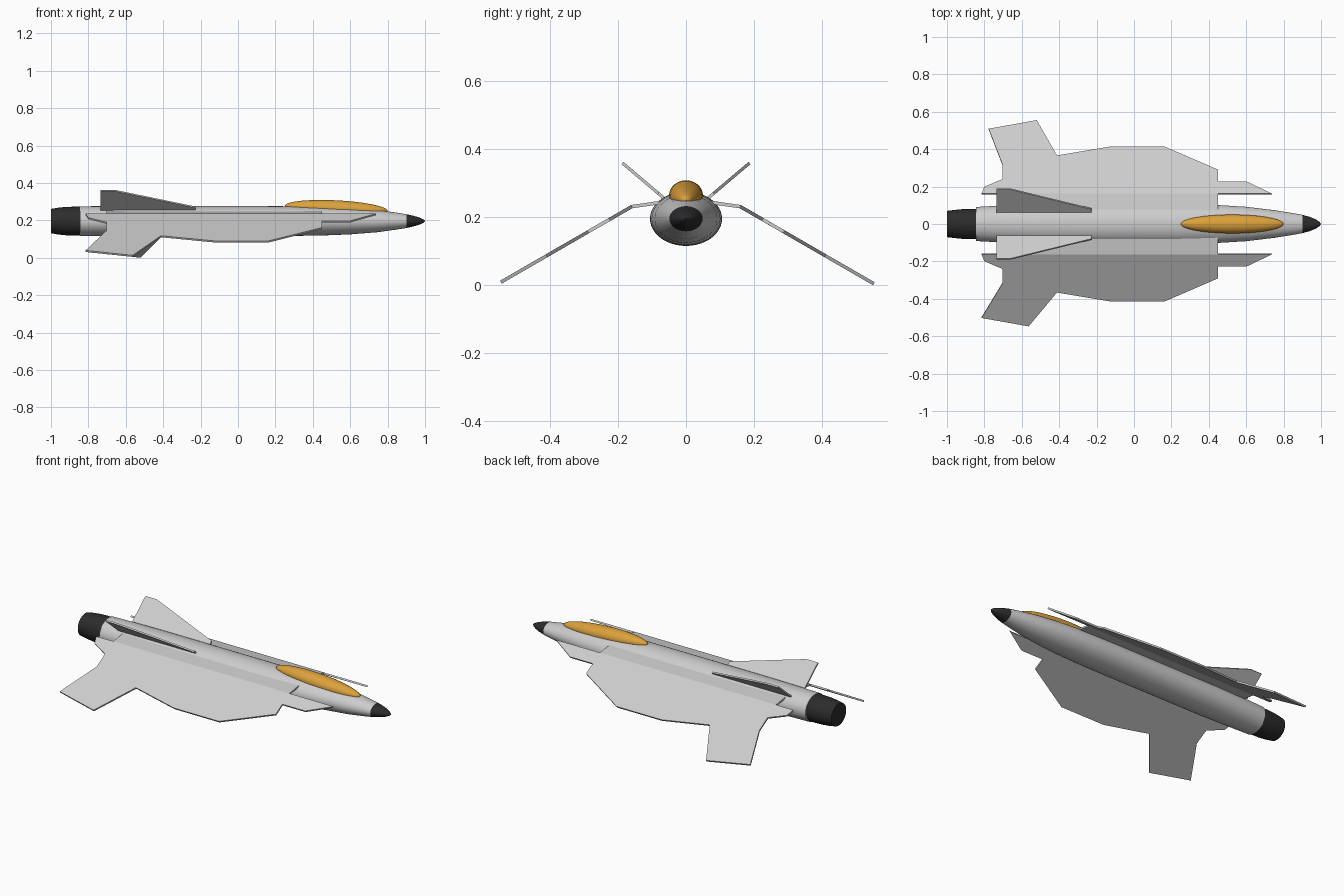
import bpy, bmesh, math
from mathutils import Matrix

if "Cube" in bpy.data.objects:
    bpy.data.objects.remove(bpy.data.objects["Cube"])


def material(name, rgb):
    m = bpy.data.materials.new(name)
    m.diffuse_color = (*rgb, 1)
    m.use_nodes = True
    m.node_tree.nodes["Principled BSDF"].inputs["Base Color"].default_value = m.diffuse_color
    return m


GREY = material("light_grey", (0.61, 0.61, 0.61))
BLACK = material("dark_grey", (0.025, 0.025, 0.025))
AMBER = material("amber", (0.72, 0.36, 0.045))
ZC = 0.196  # height of the fuselage axis


def finish(name, bm, mat, smooth=False):
    bmesh.ops.recalc_face_normals(bm, faces=bm.faces)
    me = bpy.data.meshes.new(name)
    bm.to_mesh(me)
    bm.free()
    me.materials.append(mat)
    ob = bpy.data.objects.new(name, me)
    bpy.context.collection.objects.link(ob)
    if smooth:
        bpy.ops.object.select_all(action='DESELECT')
        ob.select_set(True)
        bpy.context.view_layer.objects.active = ob
        bpy.ops.object.shade_smooth_by_angle(angle=math.radians(35))
    return ob


def loft(name, stations, mat, n=48):
    """Elliptical rings (x, half width, half height) along the axis."""
    bm = bmesh.new()
    rings = []
    for x, ry, rz in stations:
        rings.append([bm.verts.new((x, ry * math.cos(2 * math.pi * i / n),
                                    ZC + rz * math.sin(2 * math.pi * i / n))) for i in range(n)])
    for a, b in zip(rings, rings[1:]):
        for i in range(n):
            j = (i + 1) % n
            bm.faces.new((a[i], a[j], b[j], b[i]))
    bm.faces.new(rings[0])
    bm.faces.new(rings[-1])
    return finish(name, bm, mat, True)


def plate(name, polygons, mat, thickness):
    """Thin plate from joined flat outlines."""
    bm = bmesh.new()
    for poly in polygons:
        bm.faces.new([bm.verts.new(p) for p in poly])
    bmesh.ops.remove_doubles(bm, verts=bm.verts, dist=1e-5)
    ob = finish(name, bm, mat)
    s = ob.modifiers.new("thickness", 'SOLIDIFY')
    s.thickness = thickness
    s.offset = 0
    s.use_even_offset = True
    return ob


# Fuselage, nose cone and engine nozzle
loft("fuselage", [(-0.845, 0.091, 0.079), (-0.7, 0.099, 0.080), (-0.5, 0.105, 0.080),
                  (0.15, 0.106, 0.080), (0.3, 0.105, 0.079), (0.45, 0.101, 0.077),
                  (0.6, 0.092, 0.071), (0.75, 0.074, 0.059), (0.85, 0.058, 0.045),
                  (0.9, 0.049, 0.037)], GREY)
loft("nose_cone", [(0.9, 0.049, 0.037), (0.94, 0.038, 0.028), (0.97, 0.026, 0.019),
                   (0.99, 0.013, 0.010), (1.0, 0.002, 0.002)], BLACK)
loft("nozzle", [(-1.0, 0.070, 0.065), (-0.96, 0.075, 0.072), (-0.92, 0.079, 0.076),
                (-0.84, 0.081, 0.078)], BLACK)

# Canopy, tipped slightly nose-down
bm = bmesh.new()
bmesh.ops.create_uvsphere(bm, u_segments=40, v_segments=24, radius=1)
bmesh.ops.transform(bm, verts=bm.verts, matrix=Matrix.Translation((0.525, 0, 0.264))
                    @ Matrix.Rotation(0.05, 4, 'Y')
                    @ Matrix.Diagonal((0.275, 0.05, 0.043, 1)))
finish("canopy", bm, AMBER, True)


# Wings: flat inner panel and drooped outer panel; the flap angle differs per side
def wing_point(x, y, side):
    return (x, side * y, 0.2315 - (y - 0.16) * 0.5775)


TIPS = {1: [(-0.52, 0.553), (-0.777, 0.507)], -1: [(-0.563, 0.545), (-0.815, 0.5)]}
for side, label in ((1, "left"), (-1, "right")):
    outline = [(0.45, 0.16), (0.737, 0.16), (0.6, 0.226), (0.45, 0.226), (0.45, 0.288),
               (0.165, 0.411), (-0.13, 0.411), (-0.412, 0.364)] + TIPS[side] + [
               (-0.703, 0.316), (-0.703, 0.238), (-0.8, 0.197), (-0.815, 0.16), (-0.703, 0.16)]
    outer = [wing_point(x, y, side) for x, y in outline]
    inner = [outer[0], outer[-1], (-0.703, side * 0.06, 0.246), (0.45, side * 0.06, 0.246)]
    plate(label + "_wing", [outer, inner], GREY, 0.01)

    # Canted tail fin; second value runs from root to tip
    fin = [(-0.735, -0.1), (-0.735, 1), (-0.66, 1), (-0.228, 0.1), (-0.228, -0.1)]
    plate(label + "_tail_fin",
          [[(x, side * (0.070 + 0.117 * t), 0.261 + 0.099 * t) for x, t in fin]], GREY, 0.009)
